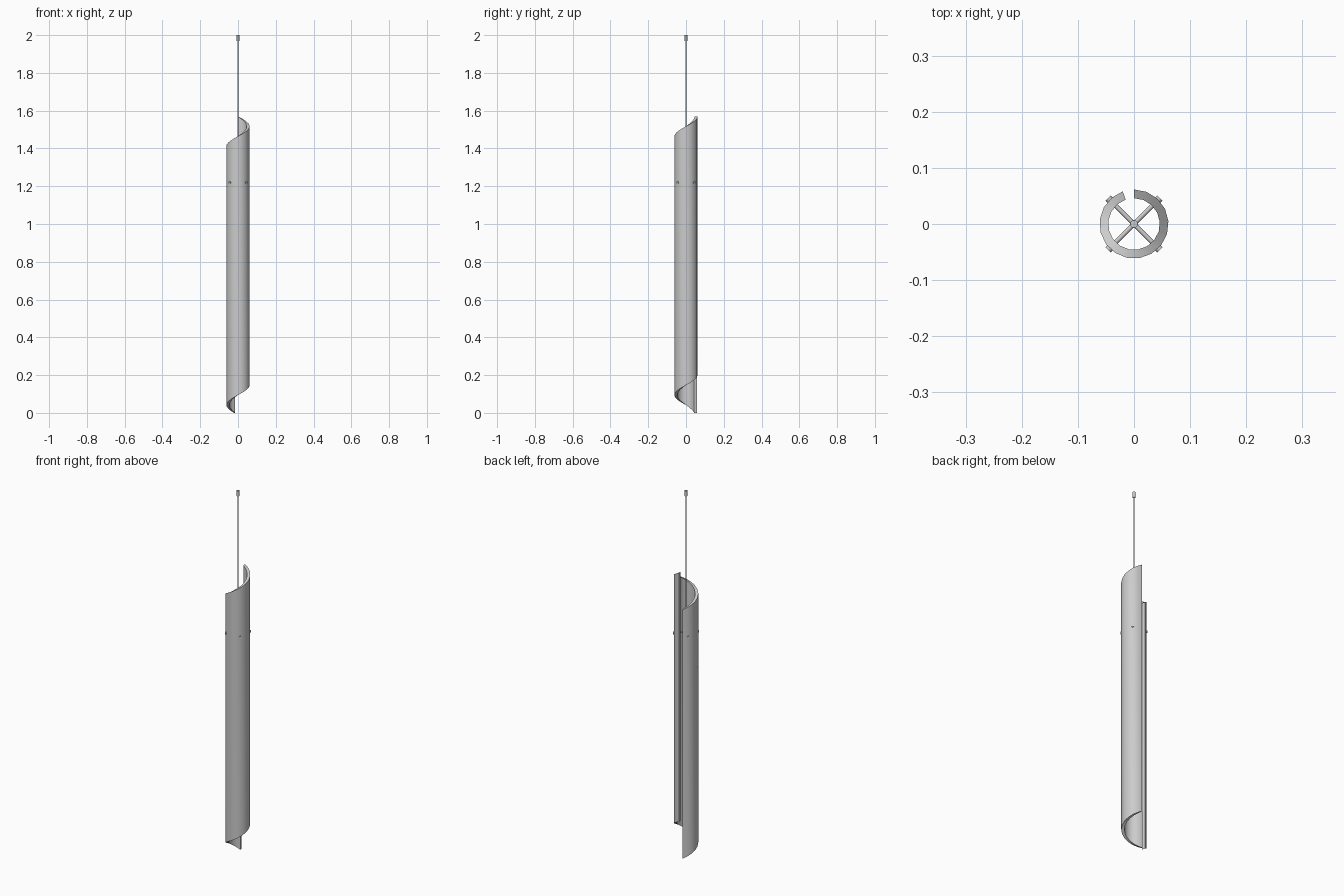
import bpy, bmesh
from math import radians, cos, sin, pi
from mathutils import Vector

if "Cube" in bpy.data.objects:
    bpy.data.objects.remove(bpy.data.objects["Cube"])

R_OUT, R_IN = 0.0615, 0.046
SEG = 16
A0, SWEEP = radians(90), radians(-341)
RISE, HEIGHT = 0.2, 1.37
Z_BAR = 1.22


def spiral_tube(name):
    """Split tube whose ends follow one helical turn."""
    bm = bmesh.new()
    rings = []
    for i in range(SEG + 1):
        t = i / SEG
        a = A0 + SWEEP * t
        z = RISE * (1 - t)
        rings.append([bm.verts.new((r * cos(a), r * sin(a), h)) for r, h in
                      ((R_OUT, z), (R_OUT, z + HEIGHT), (R_IN, z + HEIGHT), (R_IN, z))])
    for p, q in zip(rings, rings[1:]):
        for k in range(4):
            n = (k + 1) % 4
            bm.faces.new((p[k], p[n], q[n], q[k]))
    bm.faces.new(rings[0])
    bm.faces.new(rings[-1][::-1])
    bmesh.ops.recalc_face_normals(bm, faces=bm.faces)
    me = bpy.data.meshes.new(name)
    bm.to_mesh(me)
    bm.free()
    ob = bpy.data.objects.new(name, me)
    bpy.context.collection.objects.link(ob)
    smooth(ob)


def smooth(ob):
    bpy.ops.object.select_all(action='DESELECT')
    ob.select_set(True)
    bpy.context.view_layer.objects.active = ob
    bpy.ops.object.shade_smooth_by_angle(angle=radians(35))


def rod(name, p, q, radius, sides=12):
    """Cylinder between two points."""
    p, q = Vector(p), Vector(q)
    d = q - p
    bpy.ops.mesh.primitive_cylinder_add(vertices=sides, radius=radius, depth=d.length,
                                        location=(p + q) / 2,
                                        rotation=d.to_track_quat('Z', 'Y').to_euler())
    ob = bpy.context.object
    ob.name = name
    smooth(ob)


# Lamp body
spiral_tube("spiral_shade")

# Hanging cable, ceiling ferrule and hub
rod("cable", (0, 0, Z_BAR), (0, 0, 1.98), 0.0035)
rod("ferrule", (0, 0, 1.97), (0, 0, 2.0), 0.007)
rod("hub", (0, 0, Z_BAR - 0.008), (0, 0, Z_BAR + 0.008), 0.007)

# Four diagonal spokes with screw heads outside the shade
for i in range(4):
    a = pi / 4 + i * pi / 2
    d = Vector((cos(a), sin(a), 0))
    c = Vector((0, 0, Z_BAR))
    rod(f"spoke_{i + 1}", c, c + d * 0.06, 0.004)
    rod(f"screw_head_{i + 1}", c + d * 0.059, c + d * 0.0655, 0.0065)
